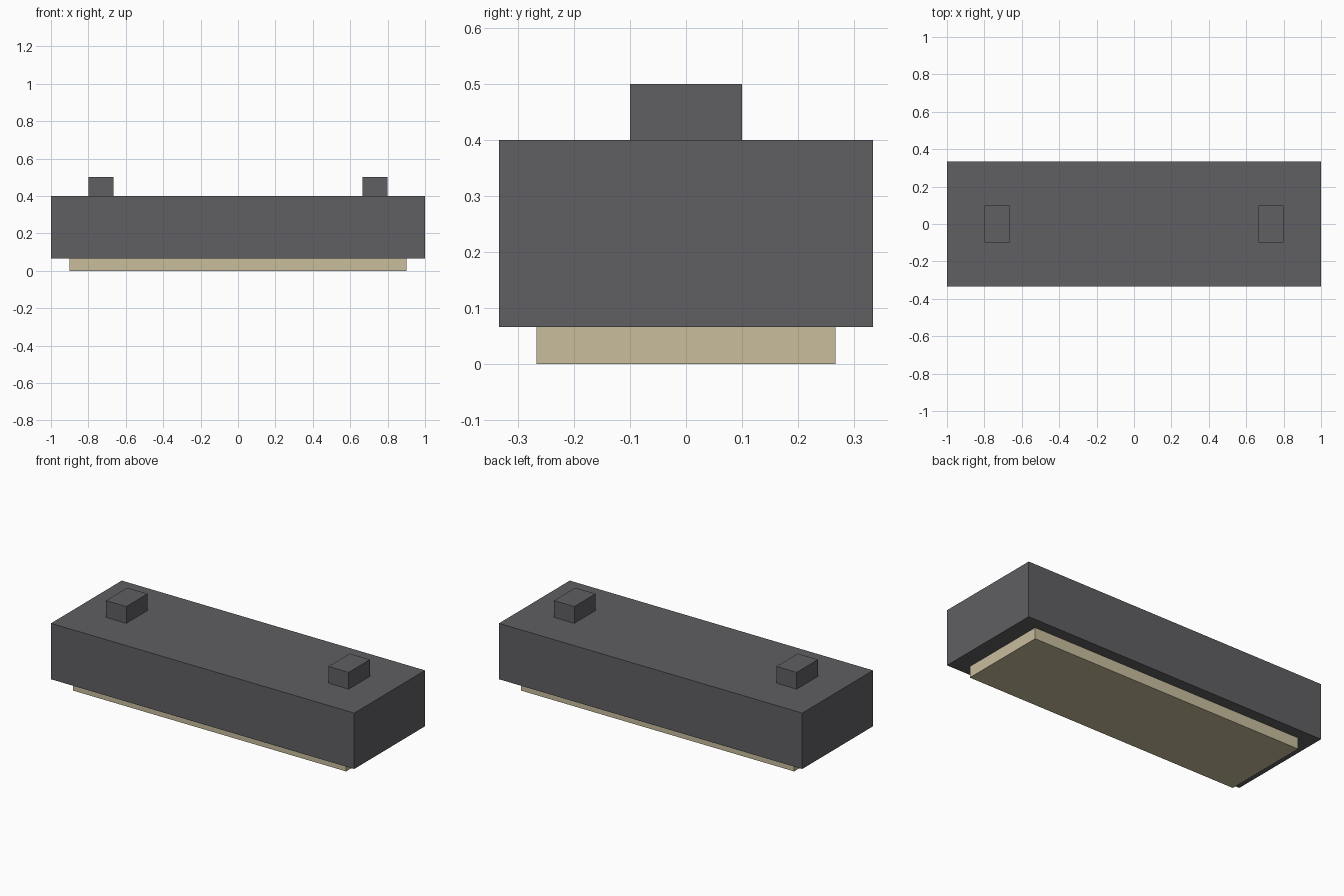
import bpy

if "Cube" in bpy.data.objects:
    bpy.data.objects.remove(bpy.data.objects["Cube"])


def material(name, color):
    mat = bpy.data.materials.new(name)
    mat.diffuse_color = color
    mat.use_nodes = True
    mat.node_tree.nodes["Principled BSDF"].inputs["Base Color"].default_value = mat.diffuse_color
    return mat


def box(name, x, y, z, mat):
    """Box from (min, max) ranges along each axis."""
    bpy.ops.mesh.primitive_cube_add(size=1)
    obj = bpy.context.object
    obj.name = name
    ranges = (x, y, z)
    size = [hi - lo for lo, hi in ranges]
    centre = [(lo + hi) / 2 for lo, hi in ranges]
    for v in obj.data.vertices:
        v.co = [c * s + m for c, s, m in zip(v.co, size, centre)]
    obj.data.materials.append(mat)
    return obj


dark = material("dark_grey", (0.115, 0.115, 0.125, 1))
tan = material("tan", (0.58, 0.51, 0.34, 1))

T = 1 / 15  # the design sits on a 1/15 unit grid

# Main block
box("body", (-1, 1), (-5 * T, 5 * T), (T, 6 * T), dark)

# Inset pad underneath
box("base_pad", (-0.9, 0.9), (-4 * T, 4 * T), (0, T), tan)

# Two small studs on top
for side, name in ((-1, "left_stud"), (1, "right_stud")):
    x = sorted((side * 10 * T, side * 12 * T))
    box(name, x, (-0.1, 0.1), (6 * T, 0.5), dark)
